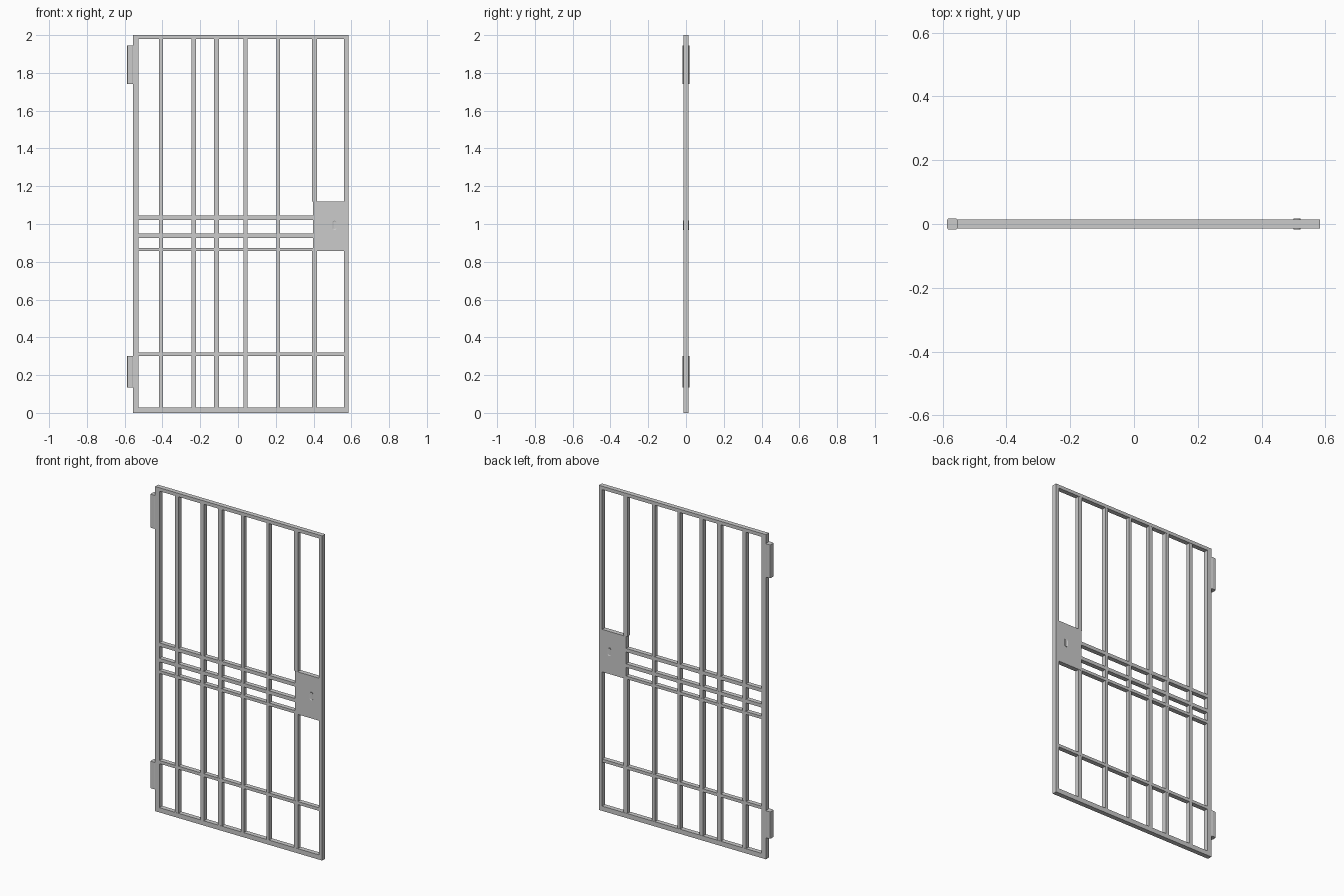
import bpy, bmesh, math

if "Cube" in bpy.data.objects:
    bpy.data.objects.remove(bpy.data.objects["Cube"])

D = 0.0145  # half depth of the frame


def finish(name, bm):
    bmesh.ops.recalc_face_normals(bm, faces=bm.faces[:])
    me = bpy.data.meshes.new(name)
    bm.to_mesh(me)
    bm.free()
    ob = bpy.data.objects.new(name, me)
    bpy.context.collection.objects.link(ob)
    return ob


def bar(name, x0, x1, z0, z1, d=D):
    bm = bmesh.new()
    bmesh.ops.create_cube(bm, size=1)
    for v in bm.verts:
        v.co = (x1 if v.co.x > 0 else x0, d if v.co.y > 0 else -d, z1 if v.co.z > 0 else z0)
    return finish(name, bm)


# Outer frame
bar("left_stile", -0.555, -0.526, 0, 2)
bar("right_stile", 0.561, 0.584, 0, 2)
bar("top_rail", -0.526, 0.561, 1.979, 2)
bar("bottom_rail", -0.526, 0.561, 0, 0.029)

# Upright bars; the last one is interrupted by the lock box
for x0, x1 in ((-0.419, -0.396), (-0.247, -0.222), (-0.126, -0.1),
               (0.03, 0.049), (0.203, 0.222)):
    bar("upright_bar", x0, x1, 0.029, 1.979, 0.0135)
bar("lock_upright_lower", 0.391, 0.417, 0.029, 0.856, 0.0135)
bar("lock_upright_upper", 0.391, 0.417, 1.118, 1.979, 0.0135)

# Cross bars
for z0, z1 in ((1.022, 1.044), (0.927, 0.949), (0.856, 0.874)):
    bar("middle_cross_bar", -0.526, 0.4, z0, z1, 0.014)
bar("low_cross_bar", -0.526, 0.561, 0.3, 0.319, 0.014)

# Lock box
bar("lock_box", 0.398, 0.561, 0.856, 1.118)

# Keyhole escutcheons: rounded rim with a sunken slot on each face
for side, name in ((-1, "front_keyhole"), (1, "back_keyhole")):
    bm = bmesh.new()
    r, h = 0.011, 0.014
    verts = []
    for i in range(16):
        a = math.tau * (i + 0.5) / 16
        z = r * math.sin(a) + (h if math.sin(a) > 0 else -h)
        verts.append(bm.verts.new((0.511 + r * math.cos(a), side * D, 0.993 + z)))
    face = bm.faces.new(verts)
    new = bmesh.ops.extrude_face_region(bm, geom=[face])["geom"]
    for v in (g for g in new if isinstance(g, bmesh.types.BMVert)):
        v.co.y += side * 0.0025
    cap = next(g for g in new if isinstance(g, bmesh.types.BMFace))
    bmesh.ops.inset_region(bm, faces=[cap], thickness=0.005)
    for v in cap.verts:
        v.co.y -= side * 0.002
    finish(name, bm)

# Hinge barrels: chamfered prisms on the left edge
for name, z0, z1 in (("upper_hinge", 1.74, 1.946), ("lower_hinge", 0.135, 0.301)):
    bm = bmesh.new()
    bmesh.ops.create_cube(bm, size=1)
    for v in bm.verts:
        v.co = (-0.57 + v.co.x * 0.033, v.co.y * 0.036, z1 if v.co.z > 0 else z0)
    edges = [e for e in bm.edges if abs(e.verts[0].co.z - e.verts[1].co.z) > 0.1]
    bmesh.ops.bevel(bm, geom=edges, offset=0.007, segments=2, profile=0.5, affect='EDGES')
    finish(name, bm)
